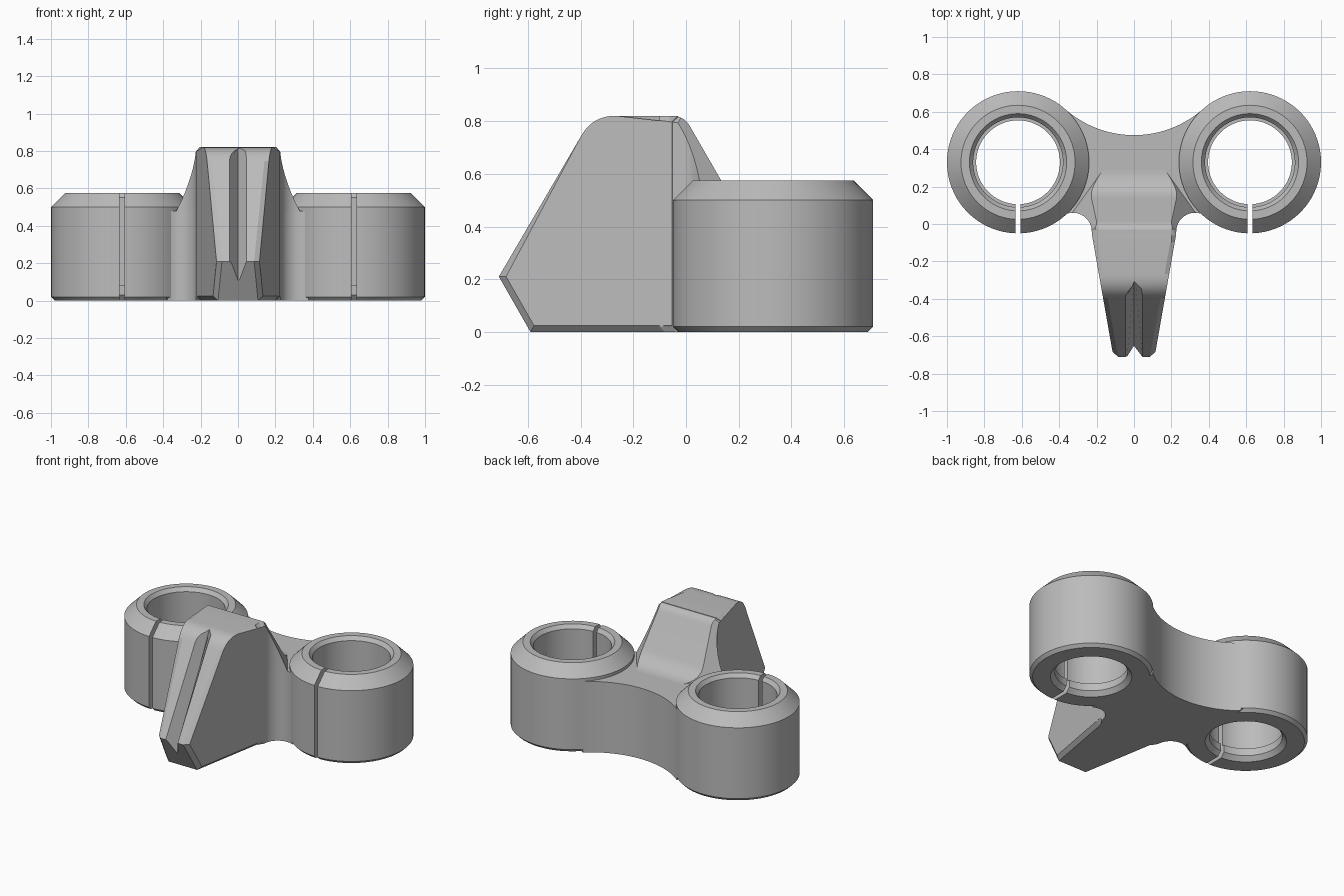
import bpy, bmesh
from math import sin, cos, asin, pi, radians, atan2
from mathutils import Vector

if "Cube" in bpy.data.objects:
    bpy.data.objects.remove(bpy.data.objects["Cube"])

grey = bpy.data.materials.new("plain grey")
grey.use_nodes = True
grey.diffuse_color = (0.5, 0.5, 0.5, 1)
grey.node_tree.nodes["Principled BSDF"].inputs["Base Color"].default_value = (0.5, 0.5, 0.5, 1)

RING_X, RING_Y, RING_R = 0.62, 0.33, 0.38
BRIDGE_Z = 0.48


def finish(name, bm):
    bmesh.ops.recalc_face_normals(bm, faces=bm.faces)
    mesh = bpy.data.meshes.new(name)
    bm.to_mesh(mesh)
    bm.free()
    mesh.materials.append(grey)
    obj = bpy.data.objects.new(name, mesh)
    bpy.context.collection.objects.link(obj)
    return obj


def loft(a, b):
    """Closed solid between two matching loops of points."""
    bm = bmesh.new()
    va, vb = [bm.verts.new(p) for p in a], [bm.verts.new(p) for p in b]
    caps = [bm.faces.new(va), bm.faces.new(vb)]
    for i in range(len(va)):
        j = (i + 1) % len(va)
        bm.faces.new((va[i], va[j], vb[j], vb[i]))
    return bm, caps


def bevel_caps(bm, caps, size):
    edges = list({e for f in caps for e in f.edges})
    bmesh.ops.bevel(bm, geom=edges, offset=size, segments=1, affect='EDGES', profile=0.5)


def combine(obj, other, operation):
    mod = obj.modifiers.new("combine", 'BOOLEAN')
    mod.operation, mod.object, mod.solver = operation, other, 'EXACT'
    bpy.context.view_layer.objects.active = obj
    bpy.ops.object.modifier_apply(modifier=mod.name)
    bpy.data.objects.remove(other)


def rounded(before, corner, after, size, n=10):
    """Soft corner between two straight runs."""
    c = Vector(corner)
    p = c + (Vector(before) - c).normalized() * size
    q = c + (Vector(after) - c).normalized() * size
    return [tuple(p * (1 - t) ** 2 + c * 2 * t * (1 - t) + q * t * t)
            for t in (i / n for i in range(n + 1))]


def arc(cx, cy, r, a0, a1, n=16):
    return [(cx + r * cos(a0 + (a1 - a0) * i / n), cy + r * sin(a0 + (a1 - a0) * i / n))
            for i in range(n + 1)]


def half_width(y):
    return 0.235 + 0.176 * y


# Clamp rings: split lathe with parallel slot walls
def clamp_ring(name, side):
    profile = [(0.36, 0), (RING_R, 0.02), (RING_R, 0.5), (0.305, 0.575), (0.26, 0.575),
               (0.24, 0.55), (0.24, 0.08), (0.224, 0.08), (0.224, 0.03), (0.25, 0)]
    bm, steps, columns = bmesh.new(), 80, []
    for i in range(steps + 1):
        column = []
        for r, z in profile:
            gap = asin(0.0125 / r)
            a = -pi / 2 + gap + (2 * pi - 2 * gap) * i / steps
            column.append(bm.verts.new((side * RING_X + r * cos(a), RING_Y + r * sin(a), z)))
        columns.append(column)
    for c, d in zip(columns, columns[1:]):
        for k in range(len(profile)):
            m = (k + 1) % len(profile)
            bm.faces.new((c[k], d[k], d[m], c[m]))
    bm.faces.new(columns[0])
    bm.faces.new(columns[-1])
    return finish(name, bm)


rings = [clamp_ring("left_clamp_ring", 1), clamp_ring("right_clamp_ring", -1)]

# Plan of the web joining the rings, right half then mirrored
fillet = (0.326, -0.04, 0.1)
to_ring = atan2(RING_Y - fillet[1], RING_X - fillet[0])
back_y, back_r = 1.03, 0.555
to_back = atan2(RING_Y - back_y, RING_X)
half = [(half_width(-0.1), -0.1)]
half += arc(*fillet, pi, to_ring)
half += [(0.35, 0.2), (0.32, RING_Y), (0.38, 0.5)]
half += arc(0, back_y, back_r, to_back, -pi / 2, 20)
outline = half + [(-x, y) for x, y in reversed(half[:-1])]

# Web slab with chamfered underside
bm, caps = loft([(x, y, 0) for x, y in outline], [(x, y, BRIDGE_Z) for x, y in outline])
bevel_caps(bm, caps[:1], 0.02)
web = finish("web", bm)

# Flared slope that runs from the prow top down to the web
crest, foot = (-0.008, 0.82), (0.188, BRIDGE_Z)
slope = [(-0.3, 0.3), (-0.3, 0.82)]
slope += rounded(slope[-1], crest, foot, 0.045)
slope += rounded(crest, foot, (0.6, BRIDGE_Z), 0.1)
slope += [(0.32, 0.3)]
bm, _ = loft([(x, y, 0.2) for x, y in outline], [(x, y, 1) for x, y in outline])
flare = finish("flare", bm)
bm, _ = loft([(-0.5, y, z) for y, z in slope], [(0.5, y, z) for y, z in slope])
combine(flare, finish("slope_cutter", bm), 'INTERSECT')

bm = bmesh.new()
bm.from_mesh(flare.data)
for s in (1, -1):
    for point, normal in (((0.215, -0.02, 0.8), (0.044, 0.0316, 0.0237)),
                          ((0.205, 0, 0.815), (1, 0, 1))):
        cut = bmesh.ops.bisect_plane(
            bm, geom=bm.verts[:] + bm.edges[:] + bm.faces[:], dist=1e-5,
            plane_co=(s * point[0], *point[1:]), plane_no=(s * normal[0], *normal[1:]),
            clear_outer=True)
        edges = [e for e in cut["geom_cut"] if isinstance(e, bmesh.types.BMEdge)]
        bmesh.ops.holes_fill(bm, edges=edges, sides=0)
bmesh.ops.recalc_face_normals(bm, faces=bm.faces)
bm.to_mesh(flare.data)
bm.free()

# Prow: tapered side profile with chamfered edges
tip, brow = (-0.71, 0.21), (-0.353, 0.82)
side = [tip] + rounded(tip, brow, (0, 0.82), 0.085)
side += [(-0.03, 0.82), (-0.03, 0), (-0.59, 0)]
bm, caps = loft([(-half_width(y), y, z) for y, z in side],
                [(half_width(y), y, z) for y, z in side])
bevel_caps(bm, caps, 0.024)
prow = finish("prow", bm)

# V groove down the front of the prow
face_dir = (Vector(brow) - Vector(tip)).normalized()
outward = Vector((-face_dir.y, face_dir.x)) * 0.2
deep_a, deep_b = Vector((-0.65, 0.11)), Vector((-0.31, 0.81))


def groove_section(t):
    rim = Vector(tip) + (Vector(brow) - Vector(tip)) * t
    deep = deep_a + (deep_b - deep_a) * t
    far = rim + outward
    return [(0, *deep), (0.045, *rim), (0.045, *far), (-0.045, *far), (-0.045, *rim)]


bm, _ = loft(groove_section(-0.3), groove_section(1.2))
combine(prow, finish("groove_cutter", bm), 'DIFFERENCE')

# Smooth the round walls, keep the chamfers crisp
for obj in rings + [web, flare, prow]:
    bpy.ops.object.select_all(action='DESELECT')
    obj.select_set(True)
    bpy.context.view_layer.objects.active = obj
    bpy.ops.object.shade_smooth_by_angle(angle=radians(20))
